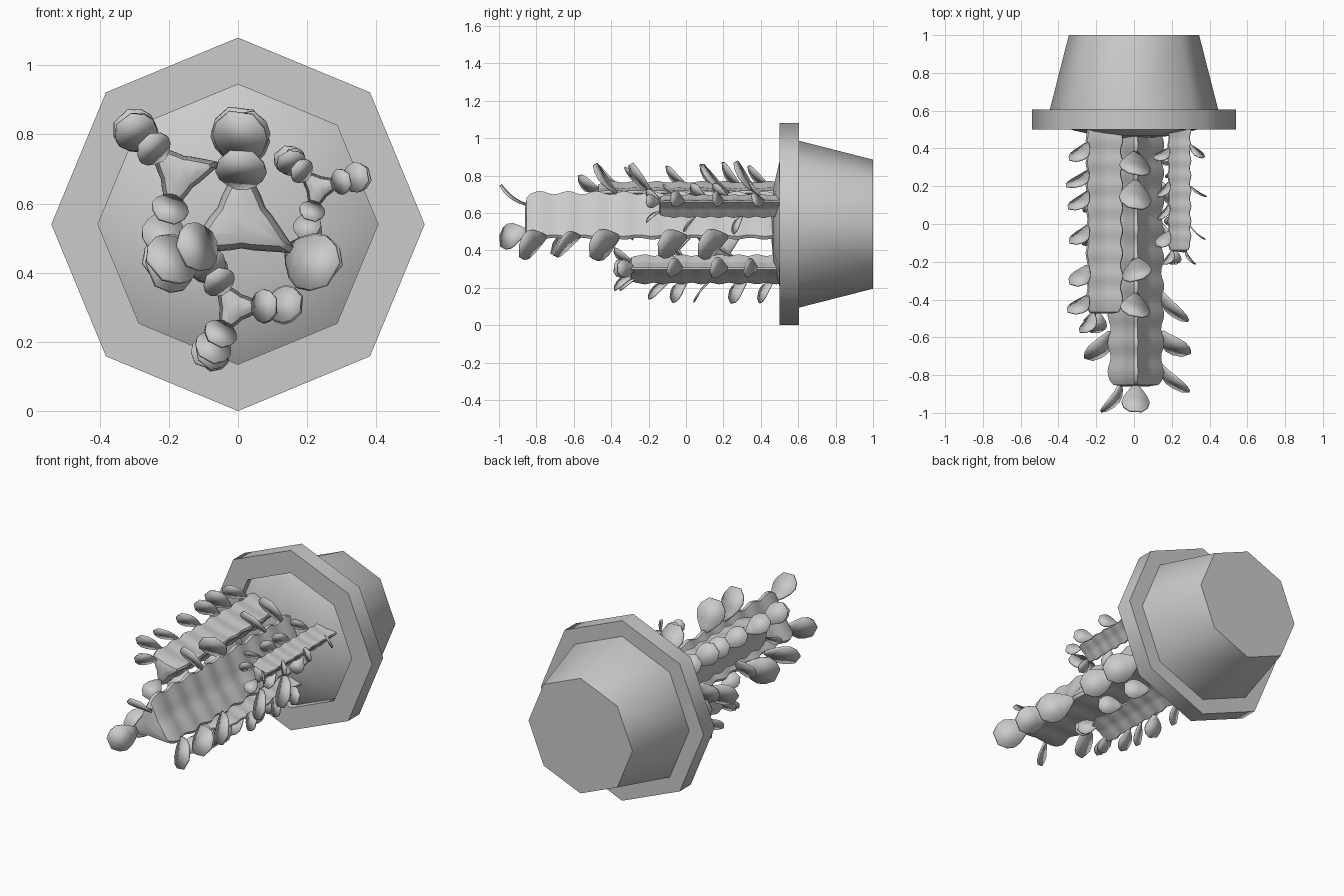
import bpy, bmesh, random
from math import sin, cos, pi, radians
from mathutils import Vector, Matrix

if "Cube" in bpy.data.objects:
    bpy.data.objects.remove(bpy.data.objects["Cube"])

random.seed(4)
CZ = 0.54  # height of the pot axis, which runs along y


def finish(name, bm, smooth=None):
    bmesh.ops.recalc_face_normals(bm, faces=bm.faces)
    me = bpy.data.meshes.new(name)
    bm.to_mesh(me)
    bm.free()
    ob = bpy.data.objects.new(name, me)
    bpy.context.collection.objects.link(ob)
    if smooth:
        bpy.ops.object.select_all(action='DESELECT')
        bpy.context.view_layer.objects.active = ob
        ob.select_set(True)
        bpy.ops.object.shade_smooth_by_angle(angle=radians(smooth))
    return ob


def loft(bm, rings, cap_start=True, cap_end=True):
    vs = [[bm.verts.new(p) for p in r] for r in rings]
    n = len(vs[0])
    for a, b in zip(vs, vs[1:]):
        for i in range(n):
            j = (i + 1) % n
            bm.faces.new((a[i], a[j], b[j], b[i]))
    if cap_start:
        bm.faces.new(vs[0])
    if cap_end:
        bm.faces.new(vs[-1])


def octagons(profile):
    return [[(r * cos(k * pi / 4), y, CZ + r * sin(k * pi / 4)) for k in range(8)]
            for r, y in profile]


def lathe(name, profile, smooth=None, caps=(True, True)):
    bm = bmesh.new()
    loft(bm, octagons(profile), *caps)
    return finish(name, bm, smooth)


# Pot body, rim band and domed soil sunk a little at its edge
lathe("pot_body", [(0.345, 1.0), (0.447, 0.6), (0.447, 0.595)], 50)
lathe("pot_rim", [(0.405, 0.6), (0.405, 0.5), (0.54, 0.5), (0.54, 0.605), (0.44, 0.605)],
      50, (False, False))
lathe("soil", [(0.407, 0.56), (0.407, 0.545), (0.33, 0.498), (0.19, 0.466), (0.04, 0.453)], 50)


def stem(name, cx, cz, R, tip, a0, pitch):
    """Three-ridged stem with scalloped edges, running from the soil to y = tip."""
    bm = bmesh.new()
    steps = int((0.5 - tip) / pitch * 6)
    sections = []
    for i in range(steps + 1):
        y = 0.5 + (tip + 0.03 - 0.5) * i / steps
        sections.append((y, 0.95 + 0.055 * cos(2 * pi * (y - tip - 0.08) / pitch)))
    sections += [(tip + 0.008, 0.8), (tip, 0.45)]
    rings = []
    for y, s in sections:
        ring = []
        for k in range(3):
            a = radians(a0 + 120 * k)
            for off, r in ((-0.06, 0.97), (0.06, 0.97), (pi / 6 + .15, 0.53), (pi / 3, 0.46),
                           (pi / 2 - .15, 0.53)):
                rr = R * s * r
                ring.append((cx + rr * cos(a + off), y, cz + rr * sin(a + off)))
        rings.append(ring)
    loft(bm, rings)
    return finish(name, bm, 40)


def add_leaf(bm, base, rad, length, tilt, curl, twist):
    """Flat oval leaf that leaves the ridge forwards and bends outwards."""
    fwd = Vector((0, -1, 0))
    axis = rad * cos(tilt) + fwd * sin(tilt)
    spin = Matrix.Rotation(twist, 3, axis)
    side = rad.cross(fwd)
    p = Vector((0, 0, 0))
    rows = []
    widths = (0.06, 0.22, 0.35, 0.41, 0.36, 0.18)
    for i, w in enumerate(widths):
        t = tilt + curl - 2 * curl * i / (len(widths) - 1)
        rows.append([bm.verts.new(base + spin @ (p + side * (u * w * length)))
                     for u in (-1, 1)])
        p = p + (rad * cos(t) + fwd * sin(t)) * (length / (len(widths) - 1))
    for a, b in zip(rows, rows[1:]):
        bm.faces.new((a[0], a[1], b[1], b[0]))


def leaves(name, cx, cz, R, tip, length, edges):
    bm = bmesh.new()
    for angle, ys in edges:
        a = radians(angle)
        rad = Vector((cos(a), 0, sin(a)))
        for y in ys:
            at_tip = y < tip + 0.06
            r = R * (0.55 if at_tip else 0.9)
            size = length * (0.88 if at_tip else random.uniform(0.95, 1.05))
            tilt = 0.85 if at_tip else random.uniform(0.45, 0.8)
            twist = random.uniform(-0.35, 0.35) * (0.3 if at_tip else 1)
            base = Vector((cx, y, cz)) + rad * r
            add_leaf(bm, base, rad, size, tilt, 0.4 if at_tip else 0.25, twist)
    ob = finish(name, bm, 40)
    m = ob.modifiers.new("thickness", 'SOLIDIFY')
    m.thickness = 0.06 * length
    m.offset = 0


# name, centre x, centre z, radius, tip y, first ridge angle, scallop pitch, leaf length, leaf spots
cacti = [
    ("tall", 0.01, 0.55, 0.172, -0.86, 90, 0.15, 0.205,
     [(90, (-0.85, -0.37, -0.18, 0.23, 0.38)),
      (210, (-0.85, -0.57, -0.36, 0.02, 0.28)),
      (330, (-0.75, -0.57, -0.36, 0.0, 0.22))]),
    ("left", -0.17, 0.685, 0.118, -0.475, 15, 0.12, 0.15,
     [(135, (-0.47, -0.38, -0.22, -0.01, 0.17, 0.28, 0.43)),
      (255, (-0.47, -0.2, 0.15))]),
    ("small", 0.232, 0.645, 0.075, -0.145, 15, 0.08, 0.105,
     [(15, (-0.14, -0.01, 0.2, 0.42)),
      (135, (-0.14, -0.04, 0.1, 0.22, 0.4)),
      (255, (-0.14, 0.05, 0.3))]),
    ("lower", -0.01, 0.3, 0.092, -0.3, 2, 0.1, 0.135,
     [(2, (-0.29, -0.27, -0.02, 0.22, 0.38)),
      (122, (-0.29, -0.02, 0.25)),
      (242, (-0.29, -0.26, -0.1, 0.0, 0.12, 0.32, 0.46))]),
]

# Cactus stems and their leaves
for name, cx, cz, R, tip, a0, pitch, ln, edges in cacti:
    stem(name + "_cactus_stem", cx, cz, R, tip, a0, pitch)
    leaves(name + "_cactus_leaves", cx, cz, R, tip, ln, edges)
